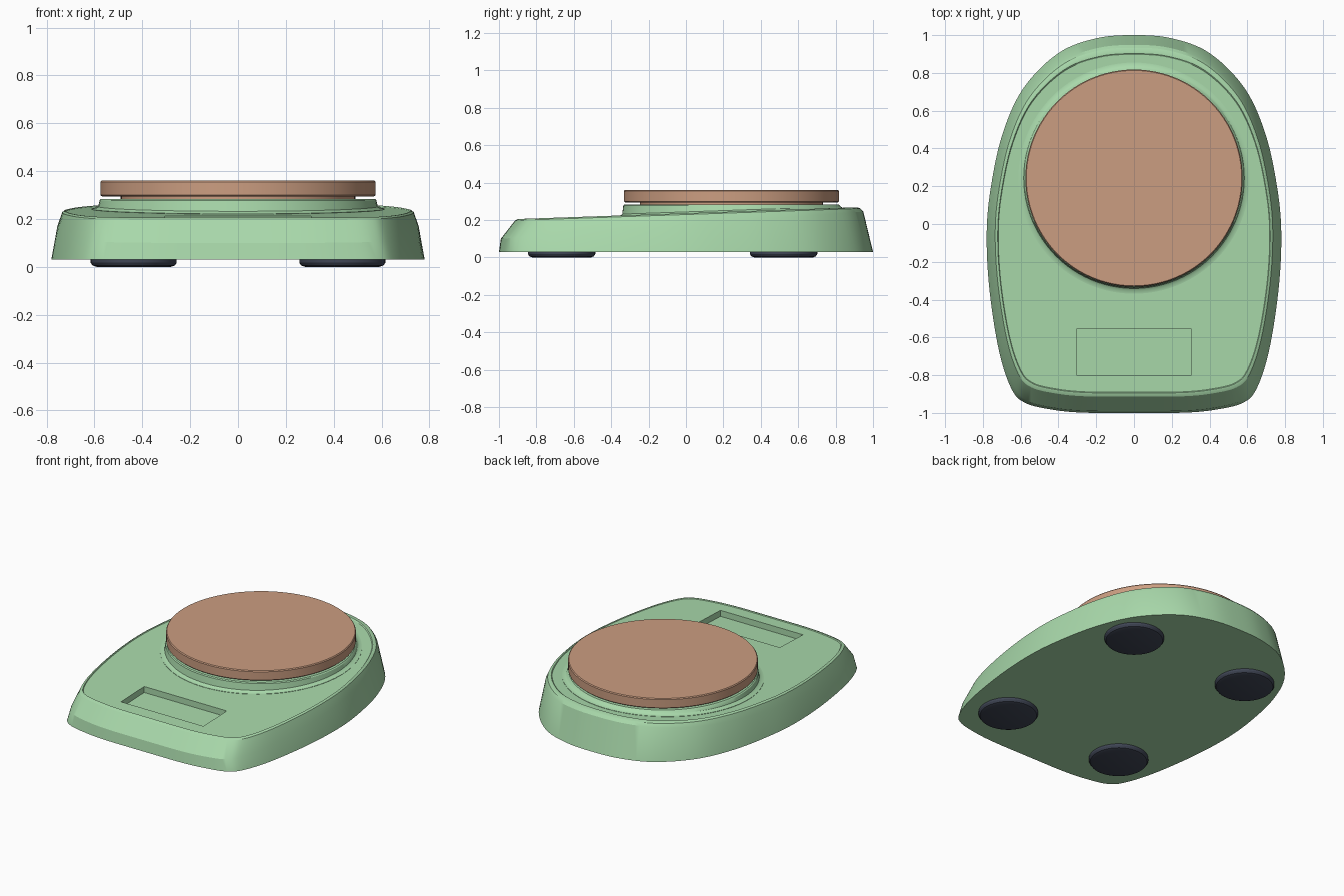
import bpy, bmesh, math
from mathutils import Vector

if "Cube" in bpy.data.objects:
    bpy.data.objects.remove(bpy.data.objects["Cube"])


def material(name, col):
    m = bpy.data.materials.new(name)
    m.diffuse_color = (*col, 1)
    m.use_nodes = True
    m.node_tree.nodes["Principled BSDF"].inputs["Base Color"].default_value = m.diffuse_color
    return m


GREEN = material("green_plastic", (0.40, 0.70, 0.41))
TAN = material("tan_plate", (0.60, 0.34, 0.22))
DARK = material("dark_rubber", (0.05, 0.06, 0.09))


def surf(y):
    # height of the sloping top deck
    return 0.201 + 0.062 * (y + 0.89) / 1.785


def finish(name, rings, mat, angle=30):
    # skin a stack of closed rings and cap both ends
    bm = bmesh.new()
    loops = [[bm.verts.new(p) for p in r] for r in rings]
    n = len(loops[0])
    for a, b in zip(loops, loops[1:]):
        for i in range(n):
            j = (i + 1) % n
            bm.faces.new((a[i], a[j], b[j], b[i]))
    bm.faces.new(loops[0][::-1])
    bm.faces.new(loops[-1])
    bmesh.ops.recalc_face_normals(bm, faces=bm.faces)
    me = bpy.data.meshes.new(name)
    bm.to_mesh(me)
    bm.free()
    ob = bpy.data.objects.new(name, me)
    bpy.context.collection.objects.link(ob)
    if mat:
        me.materials.append(mat)
    smooth(ob, angle)
    return ob


def smooth(ob, angle):
    bpy.ops.object.select_all(action='DESELECT')
    ob.select_set(True)
    bpy.context.view_layer.objects.active = ob
    bpy.ops.object.shade_smooth_by_angle(angle=math.radians(angle))


def lathe(name, profile, x, y, mat, n=96, on_deck=()):
    # turned part; profile rows listed in on_deck take z relative to the deck
    rings = []
    for k, (r, z) in enumerate(profile):
        ring = []
        for i in range(n):
            a = 2 * math.pi * i / n
            py = y + r * math.sin(a)
            ring.append((x + r * math.cos(a), py, z + (surf(py) if k in on_deck else 0)))
        rings.append(ring)
    return finish(name, rings, mat)


# body outline: right half from back to front, mirrored and splined
half = [(0.2, 0.983), (0.4, 0.905), (0.585, 0.72), (0.695, 0.48), (0.757, 0.2),
        (0.78, -0.05), (0.765, -0.35), (0.715, -0.67), (0.65, -0.87),
        (0.58, -0.945), (0.45, -0.98), (0.28, -0.998)]
ctrl = [(0, 1)] + half + [(0, -1)] + [(-x, y) for x, y in reversed(half)]
ctrl = [Vector(p) for p in ctrl]
outline = []
N = len(ctrl)
for i in range(N):
    p0, p1, p2, p3 = (ctrl[(i + k) % N] for k in (-1, 0, 1, 2))
    for s in range(6):
        t = s / 6
        p = 0.5 * (2 * p1 + (p2 - p0) * t + (2 * p0 - 5 * p1 + 4 * p2 - p3) * t * t
                   + (3 * p1 - p0 - 3 * p2 + p3) * t ** 3)
        outline.append((p.x, max(-1, min(1, p.y))))

# body levels: front y, back y, width scale, front z, back z
levels = [(-1, 1, 1, 0.03, 0.03),
          (-0.99, 0.948, 0.968, 0.10, 0.245),
          (-0.914, 0.933, 0.942, 0.198, 0.262),
          (-0.90, 0.915, 0.93, 0.205, 0.268),
          (-0.894, 0.902, 0.925, 0.206, 0.268),
          (-0.89, 0.895, 0.921, 0.201, 0.263)]
rings = []
for y0, y1, sx, z0, z1 in levels:
    rings.append([(x * sx, y0 + (y1 - y0) * (y + 1) / 2, z0 + (z1 - z0) * (y + 1) / 2)
                  for x, y in outline])
body = finish("scale_body", rings, GREEN, 25)

# display recess cut into the deck
recess = []
for d in (-0.04, 0.05):
    recess.append([(x, y, surf(y) + d) for x, y in
                   ((-0.305, -0.8), (0.305, -0.8), (0.305, -0.555), (-0.305, -0.555))])
cutter = finish("display_cutter", recess, None)
cutter.hide_render = True
mod = body.modifiers.new("display_recess", 'BOOLEAN')
mod.operation = 'DIFFERENCE'
mod.solver = 'EXACT'
mod.object = cutter
bpy.ops.object.select_all(action='DESELECT')
body.select_set(True)
bpy.context.view_layer.objects.active = body
bpy.ops.object.modifier_apply(modifier=mod.name)
bpy.data.objects.remove(cutter)
smooth(body, 25)

# raised collar, neck and weighing plate
PY = 0.243
lathe("plate_collar", [(0.612, -0.01), (0.612, 0.002), (0.595, 0.004), (0.584, 0.012),
                       (0.578, 0.278), (0.572, 0.284)], 0, PY, GREEN, on_deck=(0, 1, 2, 3))
lathe("plate_neck", [(0.49, 0.275), (0.49, 0.30)], 0, PY, TAN)
lathe("weighing_plate", [(0.568, 0.294), (0.575, 0.30), (0.575, 0.355), (0.570, 0.361)],
      0, PY, TAN)

# four rubber feet
for sx, side in ((-1, "left"), (1, "right")):
    for y, end in ((-0.665, "front"), (0.522, "back")):
        lathe(f"foot_{end}_{side}", [(0.155, 0), (0.172, 0.006), (0.18, 0.018), (0.18, 0.035)],
              sx * 0.436, y, DARK, 48)
